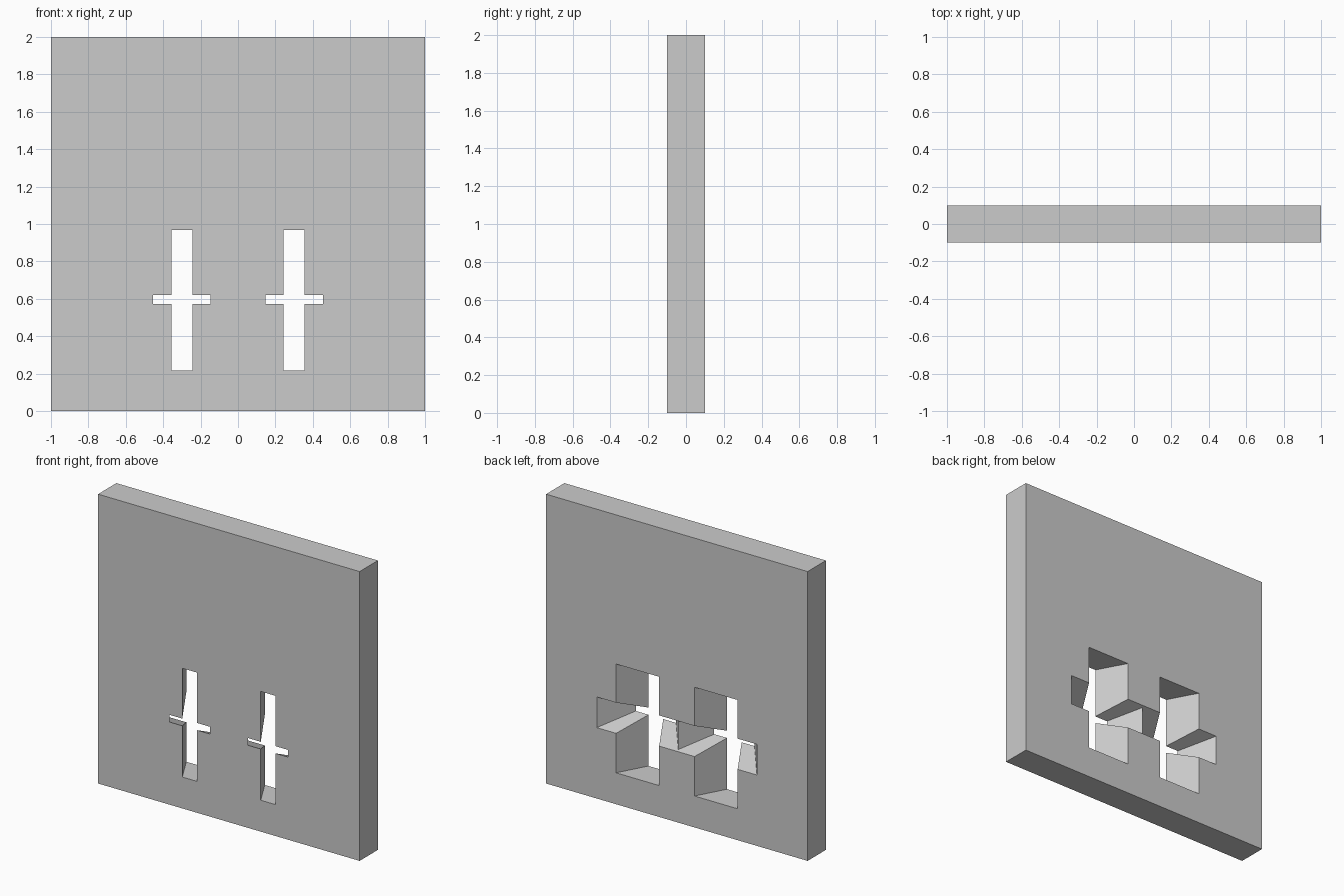
import bpy, bmesh

if "Cube" in bpy.data.objects:
    bpy.data.objects.remove(bpy.data.objects["Cube"])

T = 0.1      # half thickness of the wall
EXT = 0.02   # cutters run past both faces
ZC = 0.593   # height of the slit centres


def mesh_object(name, bm):
    bmesh.ops.recalc_face_normals(bm, faces=bm.faces)
    me = bpy.data.meshes.new(name)
    bm.to_mesh(me)
    bm.free()
    ob = bpy.data.objects.new(name, me)
    bpy.context.collection.objects.link(ob)
    return ob


def splayed_block(name, x, z, front, back):
    """Block whose half sizes (x, z) go from front at y=-T to back at y=+T."""
    bm = bmesh.new()
    bmesh.ops.create_cube(bm, size=2)
    for v in bm.verts:
        sx, sy, sz = v.co
        y = sy * (T + EXT)
        t = (y + T) / (2 * T)
        hx = front[0] + (back[0] - front[0]) * t
        hz = front[1] + (back[1] - front[1]) * t
        v.co = (x + sx * hx, y, z + sz * hz)
    return mesh_object(name, bm)


# Wall slab
bm = bmesh.new()
bmesh.ops.create_cube(bm, size=2)
for v in bm.verts:
    v.co = (v.co.x, v.co.y * T, v.co.z + 1)
wall = mesh_object("wall", bm)

# Cross-shaped arrow slits, widening towards the back
cutters = []
for x in (-0.3, 0.3):
    cutters.append(splayed_block("upright_slit_cutter", x, ZC, (0.056, 0.376), (0.165, 0.376)))
    cutters.append(splayed_block("cross_slit_cutter", x, ZC + 0.003, (0.154, 0.025), (0.312, 0.106)))

bpy.context.view_layer.objects.active = wall
for c in cutters:
    c.hide_render = True
    m = wall.modifiers.new("slit", 'BOOLEAN')
    m.operation = 'DIFFERENCE'
    m.solver = 'EXACT'
    m.object = c
    bpy.ops.object.modifier_apply(modifier=m.name)
for c in cutters:
    bpy.data.objects.remove(c, do_unlink=True)
